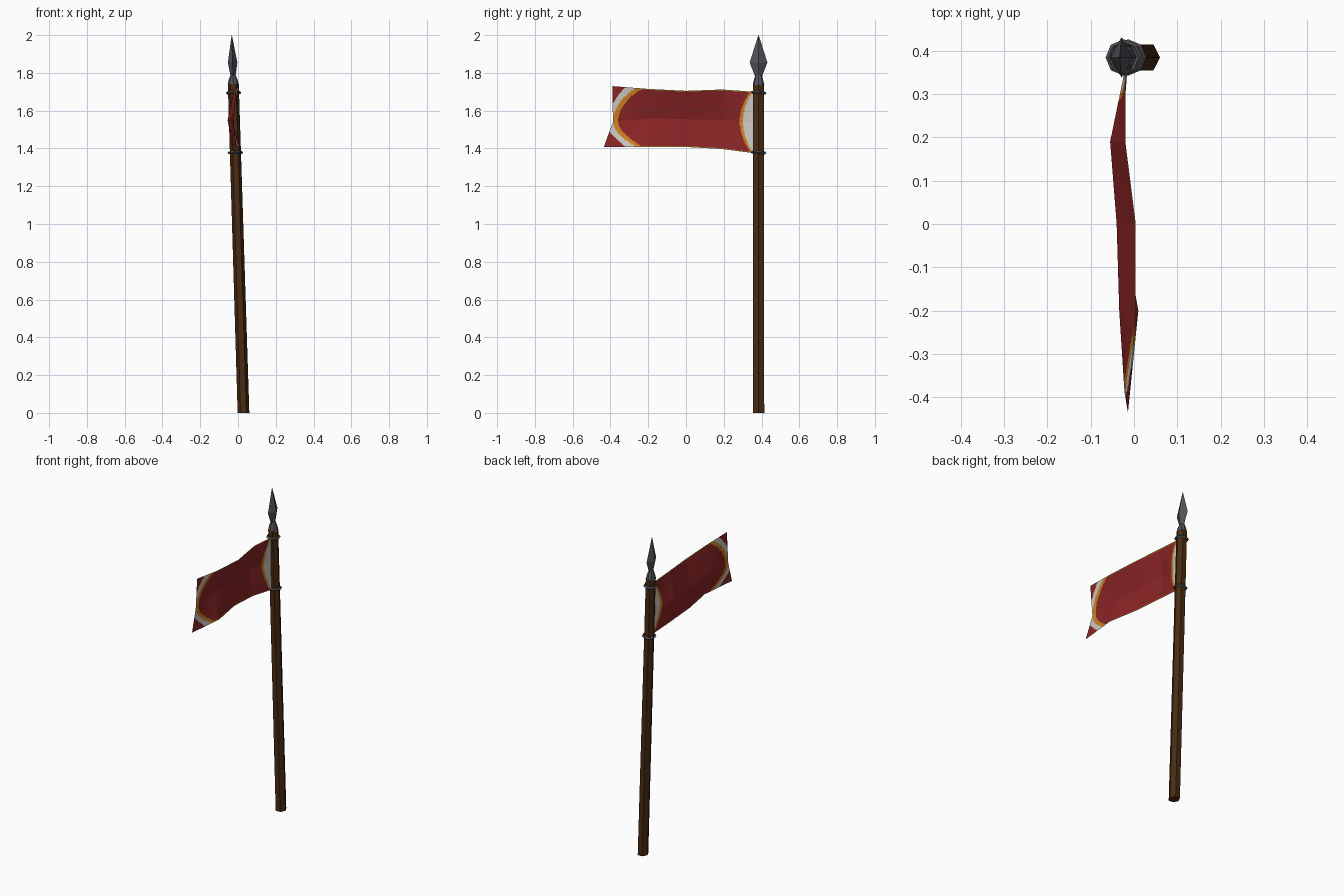
import bpy, bmesh, math

if "Cube" in bpy.data.objects:
    bpy.data.objects.remove(bpy.data.objects["Cube"])

def material(name, rgb):
    m = bpy.data.materials.new(name)
    m.diffuse_color = (*rgb, 1)
    m.use_nodes = True
    m.node_tree.nodes["Principled BSDF"].inputs["Base Color"].default_value = m.diffuse_color
    return m

RED = material("banner red", (0.26, 0.018, 0.019))
ORANGE = material("orange trim", (0.62, 0.22, 0.015))
WHITE = material("off white", (0.62, 0.58, 0.55))
YELLOW = material("yellow hem", (0.45, 0.28, 0.03))
WOOD = material("dark wood", (0.068, 0.024, 0.006))
METAL = material("grey metal", (0.085, 0.085, 0.1))

POLE_Y = 0.384
def axis_x(z):                       # the pole leans slightly to the left
    return 0.029 - 0.031 * z

def finish(name, bm, mats):
    me = bpy.data.meshes.new(name)
    bm.to_mesh(me)
    bm.free()
    for m in mats:
        me.materials.append(m)
    ob = bpy.data.objects.new(name, me)
    bpy.context.collection.objects.link(ob)
    return ob

def loft(name, sections, sides, mat):
    """Closed tube along the leaning axis; sections are (z, radius x, radius y)."""
    bm = bmesh.new()
    rings = []
    for z, rx, ry in sections:
        rings.append([bm.verts.new((axis_x(z) + rx * math.cos(math.tau * i / sides),
                                    POLE_Y + ry * math.sin(math.tau * i / sides), z))
                      for i in range(sides)])
    for a, b in zip(rings, rings[1:]):
        for i in range(sides):
            j = (i + 1) % sides
            bm.faces.new((a[i], a[j], b[j], b[i]))
    bm.faces.new(rings[0][::-1])
    bm.faces.new(rings[-1])
    return finish(name, bm, [mat])

# Pole and spear head
loft("pole", [(0, 0.031, 0.035), (1.74, 0.029, 0.033)], 6, WOOD)
loft("spear_socket", [(1.735, 0.03, 0.031), (1.765, 0.023, 0.024), (1.795, 0.011, 0.015)], 8, METAL)
loft("spear_blade", [(1.775, 0.012, 0.016), (1.855, 0.025, 0.047), (2.0, 0.0008, 0.0008)], 4, METAL)

# Rings that hold the banner
for name, z in (("upper_ring", 1.695), ("lower_ring", 1.378)):
    bpy.ops.mesh.primitive_torus_add(major_segments=8, minor_segments=4, major_radius=0.035,
                                     minor_radius=0.007, location=(axis_x(z), POLE_Y, z),
                                     rotation=(-0.06, -0.03, 0))
    ring = bpy.context.object
    ring.name = name
    ring.data.materials.append(METAL)

# Banner: 5 columns of bottom, middle and top points as (x, y, z)
CONTROL = [
    ((-0.015, 0.36, 1.375), (-0.020, 0.36, 1.54), (-0.020, 0.36, 1.700)),
    ((-0.028, 0.19, 1.397), (-0.055, 0.19, 1.55), (-0.020, 0.19, 1.712)),
    ((-0.025, 0.00, 1.408), (-0.040, 0.00, 1.555), (0.004, 0.00, 1.705)),
    ((0.010, -0.20, 1.408), (-0.034, -0.20, 1.56), (0.004, -0.20, 1.715)),
    ((-0.014, -0.435, 1.408), (-0.022, -0.387, 1.54), (-0.010, -0.39, 1.73)),
]
NU, NV = 160, 64

def mix(a, b, t):
    return tuple(p + (q - p) * t for p, q in zip(a, b))

def cloth(u, v):
    i, j = min(int(u * 4), 3), min(int(v * 2), 1)
    fu, fv = u * 4 - i, v * 2 - j
    return mix(mix(CONTROL[i][j], CONTROL[i + 1][j], fu),
               mix(CONTROL[i][j + 1], CONTROL[i + 1][j + 1], fu), fv)

def pattern(y, t):
    """Colour slot from length position y and height t in -1..1."""
    if y < -0.385 + (abs(t) - 0.55) * 0.14:
        return 0                                  # red corners
    if y < -0.385 + 0.12 * t * t or y > 0.302 + 0.05 * t * t:
        return 2                                  # white crescents
    if y < -0.358 + 0.13 * t * t or y > 0.284 + 0.058 * t * t:
        return 1                                  # orange arcs
    return 3 if abs(t) > 0.97 else 0              # hem, red field

bm = bmesh.new()
grid = [[bm.verts.new(cloth(i / NU, j / NV)) for j in range(NV + 1)] for i in range(NU + 1)]
for i in range(NU):
    for j in range(NV):
        f = bm.faces.new((grid[i][j], grid[i][j + 1], grid[i + 1][j + 1], grid[i + 1][j]))
        f.material_index = pattern(f.calc_center_median().y, (j + 0.5) / NV * 2 - 1)
bmesh.ops.reverse_faces(bm, faces=bm.faces[:])
finish("banner", bm, [RED, ORANGE, WHITE, YELLOW])
